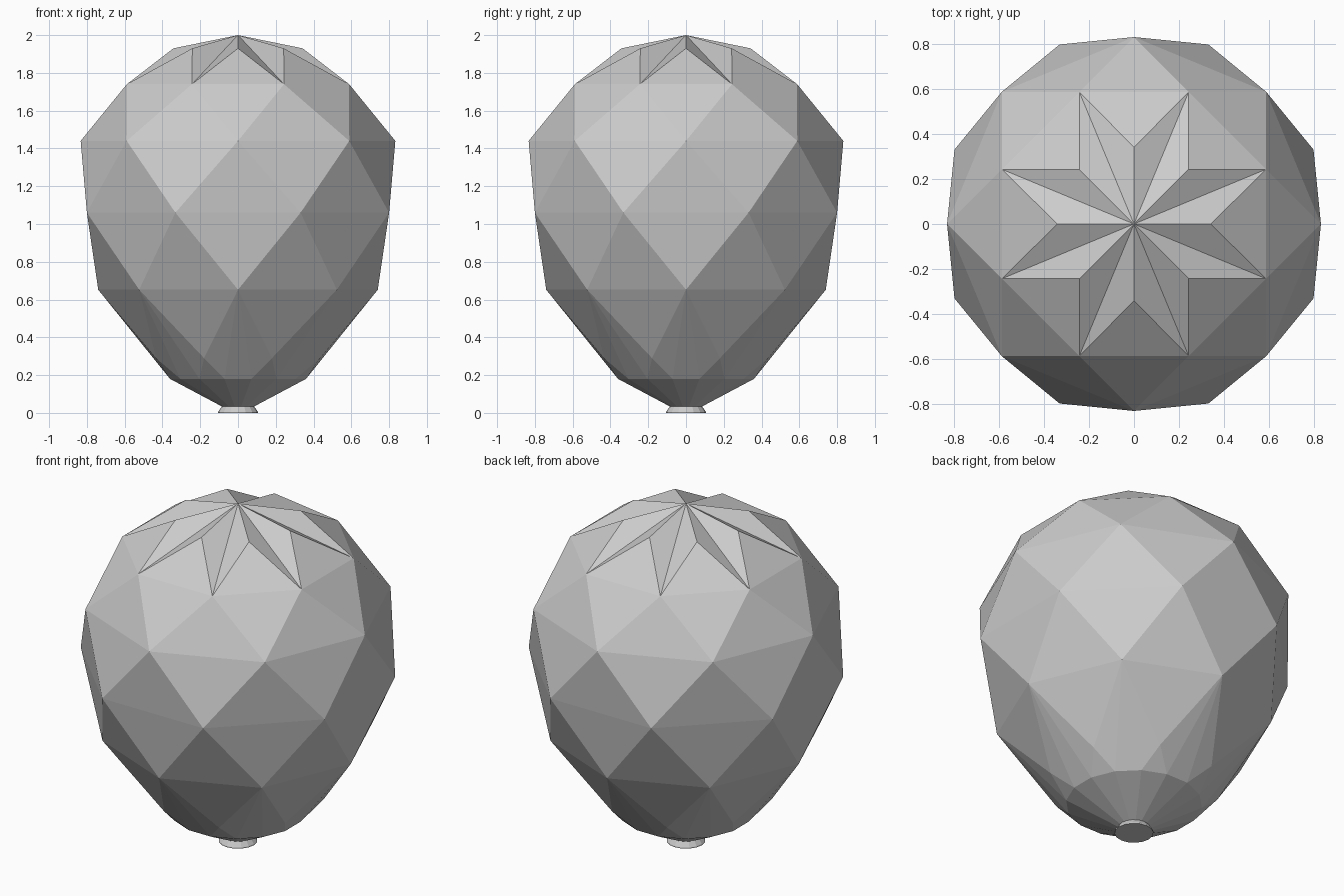
import bpy, bmesh
from math import sin, cos, tau

if "Cube" in bpy.data.objects:
    bpy.data.objects.remove(bpy.data.objects["Cube"])


def ring(bm, radius, z, steps, total):
    """Vertices keyed by step, where 'total' steps make a full turn (0 faces -y)."""
    return {s: bm.verts.new((radius * sin(tau * s / total), -radius * cos(tau * s / total), z))
            for s in steps}


def finish(bm, name):
    bmesh.ops.recalc_face_normals(bm, faces=bm.faces)
    mesh = bpy.data.meshes.new(name)
    bm.to_mesh(mesh)
    bm.free()
    obj = bpy.data.objects.new(name, mesh)
    bpy.context.collection.objects.link(obj)
    return obj


# Balloon body: staggered rings of eight points joined by kite-shaped facets
bm = bmesh.new()
profile = [(0.342, 1.93), (0.637, 1.74), (0.833, 1.44),
           (0.866, 1.06), (0.74, 0.652), (0.47, 0.29)]
rings = [ring(bm, r, z, range(i % 2, 16, 2), 16) for i, (r, z) in enumerate(profile)]
apex = bm.verts.new((0, 0, 2))

# Crown facets, folded along the valley from the apex
for s in range(1, 16, 2):
    low = rings[1][s]
    bm.faces.new((apex, rings[0][s - 1], low))
    bm.faces.new((apex, low, rings[0][(s + 1) % 16]))

# Kite facets, folded across their width
for upper, mid, lower in zip(rings, rings[1:], rings[2:]):
    for s in upper:
        left, right = mid[(s - 1) % 16], mid[(s + 1) % 16]
        bm.faces.new((upper[s], left, right))
        bm.faces.new((left, lower[s], right))

# Lower fans and the cone running into the neck (32 half steps, odd ones used)
waist, points = rings[4], rings[5]
base = ring(bm, 0.367, 0.18, range(1, 32, 2), 32)
neck = ring(bm, 0.085, 0.033, range(1, 32, 2), 32)
for s in waist:
    gl, gr = base[(2 * s - 1) % 32], base[(2 * s + 1) % 32]
    fl, fr = points[(s - 1) % 16], points[(s + 1) % 16]
    bm.faces.new((waist[s], fl, gl))
    bm.faces.new((waist[s], gl, gr))
    bm.faces.new((waist[s], gr, fr))
for s in points:
    bm.faces.new((points[s], base[2 * s - 1], base[(2 * s + 1) % 32]))
for s in base:
    n = (s + 2) % 32
    bm.faces.new((base[s], neck[s], neck[n], base[n]))
finish(bm, "balloon_body")

# Flared nozzle with a closed underside
bm = bmesh.new()
loops = [ring(bm, r, z, range(16), 16)
         for r, z in [(0.085, 0.035), (0.105, 0.006), (0.105, 0.0)]]
for a, b in zip(loops, loops[1:]):
    for s in range(16):
        n = (s + 1) % 16
        bm.faces.new((a[s], b[s], b[n], a[n]))
bm.faces.new(list(loops[-1].values()))
bm.faces.new(list(loops[0].values()))
finish(bm, "balloon_nozzle")
